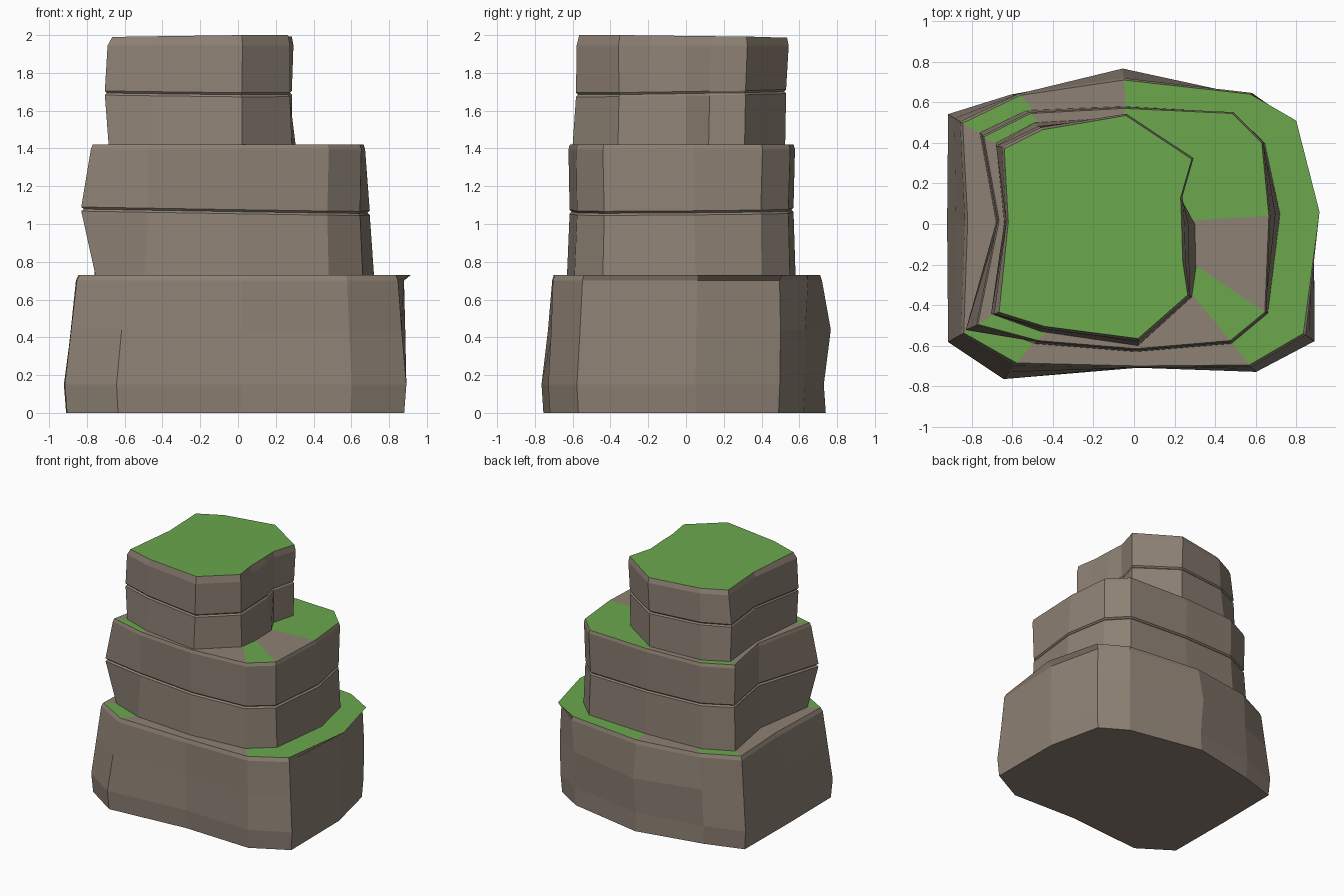
import bpy, bmesh

if "Cube" in bpy.data.objects:
    bpy.data.objects.remove(bpy.data.objects["Cube"])

def material(name, rgb):
    m = bpy.data.materials.new(name)
    m.diffuse_color = (*rgb, 1)
    m.use_nodes = True
    m.node_tree.nodes["Principled BSDF"].inputs["Base Color"].default_value = m.diffuse_color
    return m

ROCK = material("rock_brown", (0.27, 0.22, 0.175))
GRASS = material("grass_green", (0.145, 0.39, 0.073))

def tier(name, base, rim, rings, centre, bare):
    """Loft rings blended from base to rim outline; the top is a fan, grassy
    except for the wedges listed in bare.
    ring = (blend, scale, z, tilt_x, tilt_y, {index: (dx, dy)})"""
    bm = bmesh.new()
    cx, cy = centre
    loops = []
    for t, s, z, tx, ty, nudge in rings:
        loop = []
        for i, (a, b) in enumerate(zip(base, rim)):
            dx, dy = nudge.get(i, (0, 0))
            x = cx + (a[0] + (b[0] - a[0]) * t - cx) * s + dx
            y = cy + (a[1] + (b[1] - a[1]) * t - cy) * s + dy
            loop.append(bm.verts.new((x, y, z + tx * x + ty * y)))
        loops.append(loop)
    n = len(base)
    for lo, hi in zip(loops, loops[1:]):
        for i in range(n):
            j = (i + 1) % n
            bm.faces.new((lo[i], lo[j], hi[j], hi[i]))
    bm.faces.new(loops[0][::-1])
    top = loops[-1]
    z, tx, ty = rings[-1][2:5]
    mid = bm.verts.new((cx, cy, z + tx * cx + ty * cy))
    for i in range(n):
        f = bm.faces.new((top[i], top[(i + 1) % n], mid))
        f.material_index = 0 if i in bare else 1
    me = bpy.data.meshes.new(name)
    bm.to_mesh(me)
    bm.free()
    me.materials.append(ROCK)
    me.materials.append(GRASS)
    ob = bpy.data.objects.new(name, me)
    bpy.context.collection.objects.link(ob)

def crack(t, z, tx, ty, nudge, scale=1.0):
    """Thin V groove around the rock."""
    return [(t, scale, z - 0.011, tx, ty, nudge),
            (t, scale - 0.018, z, tx, ty, nudge),
            (t, scale, z + 0.011, tx, ty, nudge)]

# Outlines run counter-clockwise from the front left corner
# Wide bottom tier
tier("bottom_tier",
     [(-.905, -.575), (-.635, -.755), (.02, -.70), (.595, -.72), (.88, -.57), (.875, .05),
      (.775, .49), (.56, .62), (-.06, .74), (-.60, .63), (-.905, .535), (-.91, 0)],
     [(-.84, -.537), (-.58, -.685), (.02, -.70), (.57, -.695), (.835, -.54), (.915, .06),
      (.80, .51), (.575, .64), (-.05, .71), (-.56, .635), (-.845, .497), (-.82, .015)],
     [(0, 1, 0, 0, 0, {}),
      (0, 1.013, .15, 0, 0, {8: (0, -.02)}),
      (.4, 1.005, .44, 0, 0, {8: (0, .035), 5: (-.01, 0)}),
      (.95, 1.012, .70, 0, 0, {5: (-.045, 0), 6: (-.03, -.02)}),
      (1, 1, .73, 0, 0, {})],
     (0, 0), {1, 2, 8, 10, 11})

# Middle tier with a crack and a bulging front left corner
bulge = {0: (-.075, -.035), 5: (.012, 0)}
tier("middle_tier",
     [(-.755, -.49), (-.49, -.59), (.01, -.63), (.48, -.59), (.66, -.44), (.72, .05),
      (.645, .40), (.49, .55), (-.05, .58), (-.53, .56), (-.76, .45), (-.68, .01)],
     [(-.77, -.495), (-.47, -.575), (.01, -.615), (.475, -.575), (.645, -.435), (.665, .04),
      (.63, .40), (.485, .545), (-.05, .57), (-.51, .545), (-.74, .43), (-.665, .015)],
     [(0, 1, .73, 0, 0, {})] + crack(.5, 1.07, -.016, .008, bulge, .99) +
     [(1, 1.012, 1.395, 0, 0, {}), (1, 1, 1.42, 0, 0, {})],
     (0, 0), {1, 2, 4, 8, 10, 11})

# Narrow top tier with a crack and a notch on the right
tier("top_tier",
     [(-.685, -.45), (-.46, -.53), (.02, -.60), (.285, -.36), (.305, -.22), (.30, 0),
      (.235, .12), (.285, .31), (-.04, .525), (-.49, .50), (-.68, .40), (-.64, .01)],
     [(-.665, -.435), (-.44, -.505), (.02, -.565), (.265, -.35), (.24, -.18), (.235, 0),
      (.23, .13), (.285, .32), (-.04, .535), (-.45, .465), (-.64, .37), (-.62, .01)],
     [(0, 1, 1.42, 0, 0, {})] +
     crack(.5, 1.693, -.01, .015, {0: (-.03, 0), 10: (-.02, 0)}) +
     [(.9, 1.018, 1.945, 0, 0, {0: (-.015, 0)}), (1, 1, 1.993, .012, -.012, {})],
     (-.19, 0), set())
